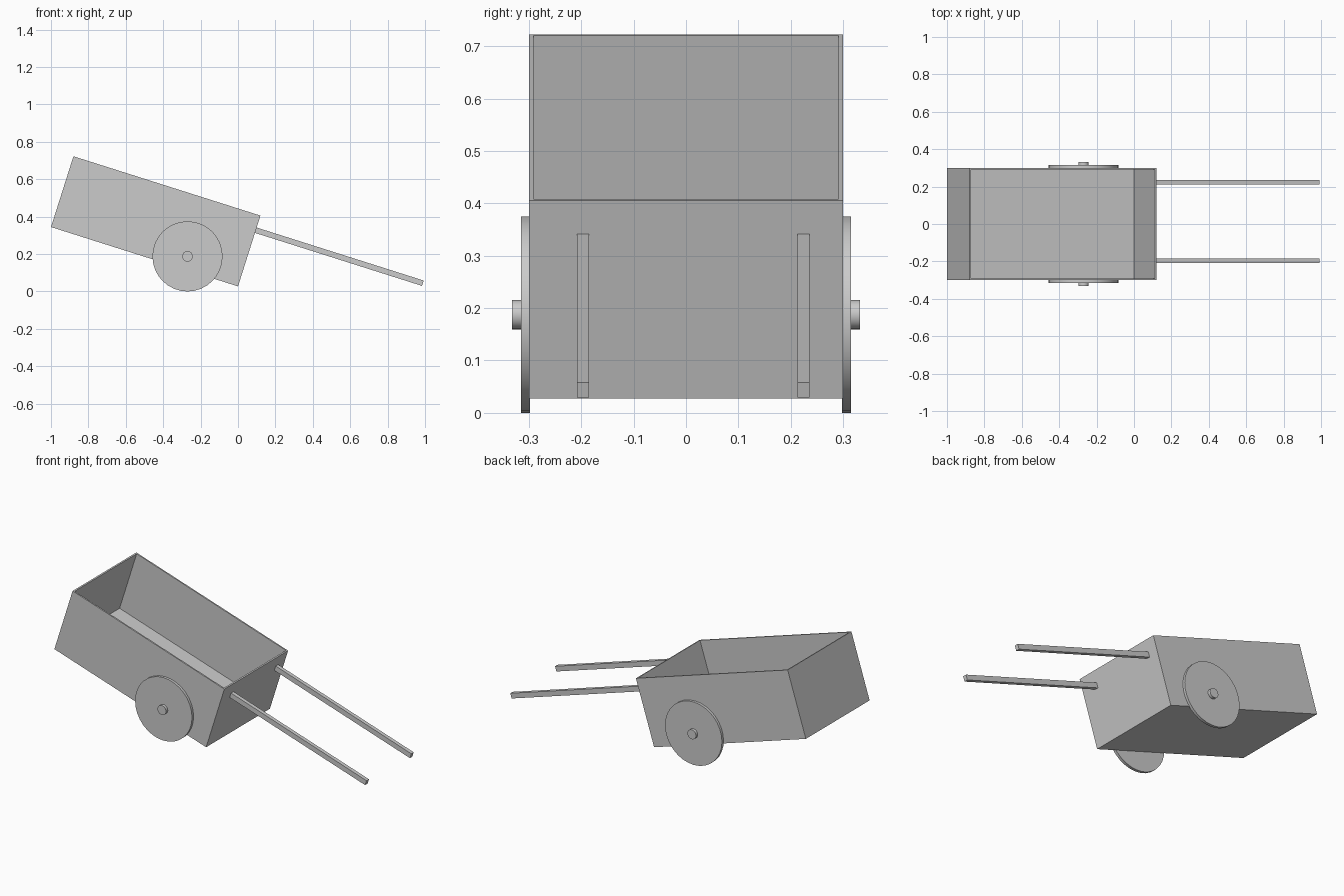
import bpy, bmesh, math
from mathutils import Matrix, Vector

if "Cube" in bpy.data.objects:
    bpy.data.objects.remove(bpy.data.objects["Cube"])

grey = bpy.data.materials.new("plain grey")
grey.use_nodes = True
COLOUR = (0.6, 0.6, 0.6, 1)
grey.diffuse_color = COLOUR
grey.node_tree.nodes["Principled BSDF"].inputs["Base Color"].default_value = COLOUR

# The whole cart tips forward about the lower front edge of its tub
TILT = Matrix.Translation((0, 0, 0.027)) @ Matrix.Rotation(math.radians(17.6), 4, "Y")
LENGTH, WIDTH, HEIGHT = 1.049, 0.6, 0.397
WALL, FLOOR = 0.012, 0.025


def finish(name, bm):
    bmesh.ops.recalc_face_normals(bm, faces=bm.faces)
    mesh = bpy.data.meshes.new(name)
    bm.to_mesh(mesh)
    bm.free()
    mesh.materials.append(grey)
    obj = bpy.data.objects.new(name, mesh)
    bpy.context.collection.objects.link(obj)
    return obj


def box(low, high):
    bm = bmesh.new()
    low, high = Vector(low), Vector(high)
    size = Matrix.Diagonal((high - low).to_4d())
    size[3][3] = 1
    bmesh.ops.create_cube(bm, size=1, matrix=Matrix.Translation((low + high) / 2) @ size)
    return bm


def disc(name, radius, y_in, y_out, sides):
    bm = bmesh.new()
    place = Matrix.Translation((-0.27, (y_in + y_out) / 2, 0.1875)) @ Matrix.Rotation(math.pi / 2, 4, "X")
    bmesh.ops.create_cone(bm, cap_ends=True, segments=sides, radius1=radius, radius2=radius,
                          depth=abs(y_out - y_in), matrix=place)
    obj = finish(name, bm)
    bpy.ops.object.select_all(action="DESELECT")
    obj.select_set(True)
    bpy.context.view_layer.objects.active = obj
    bpy.ops.object.shade_smooth_by_angle(angle=math.radians(30))


# Open tub: a block with its top inset and pushed down to the floor
bm = box((-LENGTH, -WIDTH / 2, 0), (0, WIDTH / 2, HEIGHT))
top = max(bm.faces, key=lambda f: f.calc_center_median().z)
bmesh.ops.inset_region(bm, faces=[top], thickness=WALL)
hollow = bmesh.ops.extrude_face_region(bm, geom=[top])
bmesh.ops.translate(bm, vec=(0, 0, FLOOR - HEIGHT),
                    verts=[v for v in hollow["geom"] if isinstance(v, bmesh.types.BMVert)])
if top.is_valid:
    bmesh.ops.delete(bm, geom=[top], context="FACES_ONLY")
finish("tub", bm).matrix_world = TILT

# Two straight square handles
for side, y in (("right", -0.197), ("left", 0.224)):
    bm = box((-0.005, y - 0.0115, 0.3), (0.937, y + 0.0115, 0.33))
    finish(side + "_handle", bm).matrix_world = TILT

# Solid wheels with short hubs
for side, s in (("right", -1), ("left", 1)):
    disc(side + "_wheel", 0.1875, s * 0.298, s * 0.315, 32)
    disc(side + "_hub", 0.028, s * 0.31, s * 0.332, 24)
